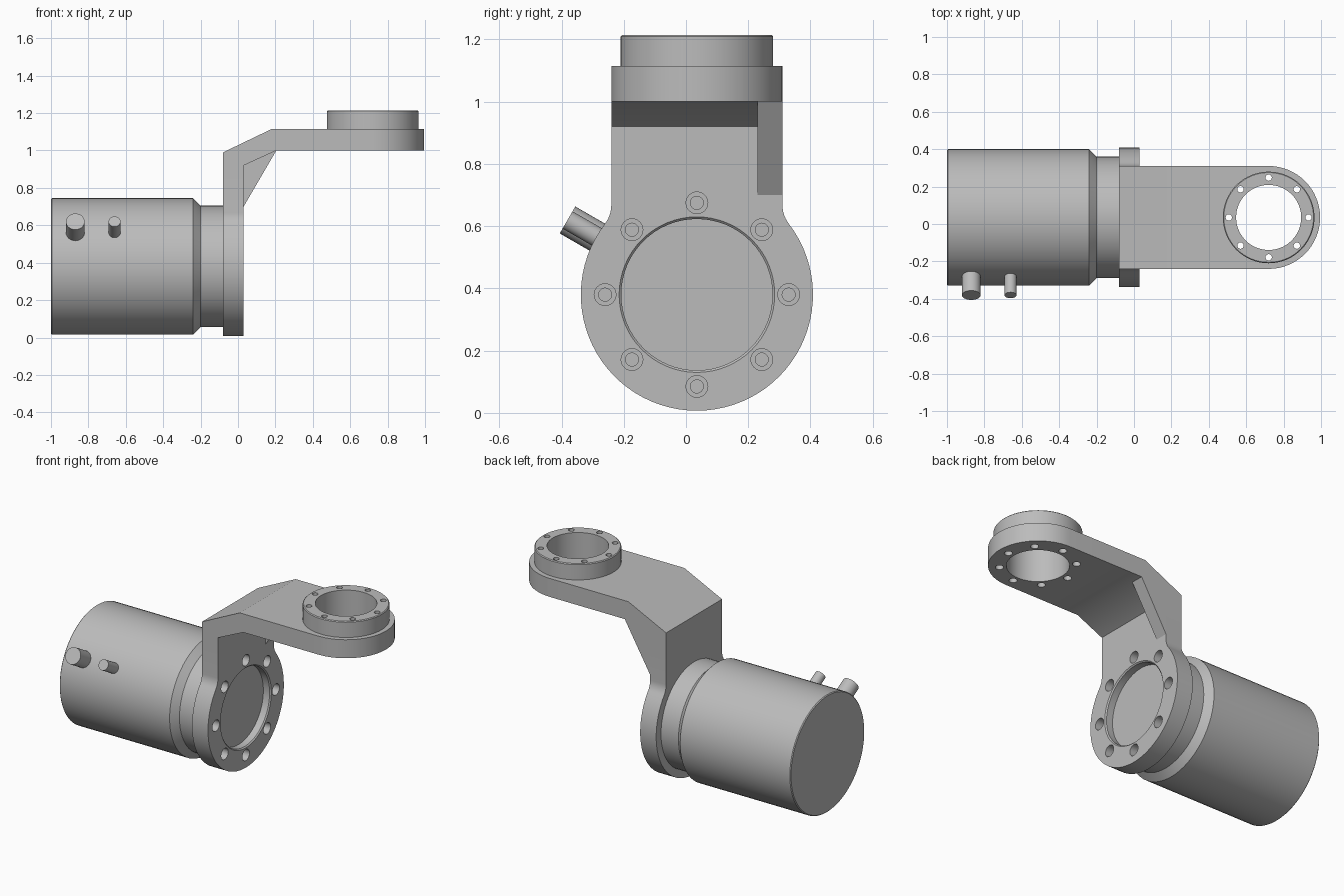
import bpy, bmesh
from math import cos, sin, pi, radians, atan2, sqrt
from mathutils import Matrix, Vector

if "Cube" in bpy.data.objects:
    bpy.data.objects.remove(bpy.data.objects["Cube"], do_unlink=True)

grey = bpy.data.materials.new("machined grey")
grey.use_nodes = True
COLOUR = (0.5, 0.5, 0.5, 1)
grey.diffuse_color = COLOUR
grey.node_tree.nodes["Principled BSDF"].inputs["Base Color"].default_value = COLOUR

MID_Y, AXIS_Z, PAD_X = 0.035, 0.38, 0.72
ARM_HALF, FLANGE_R = 0.275, 0.373
FACE_X, BACK_X = 0.03, -0.08
LOW_Z, TOP_Z = 1.0, 1.115
ALONG_X = Matrix.Rotation(pi / 2, 4, "Y")


def finish(bm, name):
    bmesh.ops.recalc_face_normals(bm, faces=bm.faces)
    mesh = bpy.data.meshes.new(name)
    bm.to_mesh(mesh)
    bm.free()
    mesh.materials.append(grey)
    obj = bpy.data.objects.new(name, mesh)
    bpy.context.collection.objects.link(obj)
    return obj


def add_turned(bm, profile, matrix, sides):
    """Solid of revolution about local z from (height, radius) pairs."""
    rings = [[bm.verts.new(matrix @ Vector((r * cos(2 * pi * i / sides), r * sin(2 * pi * i / sides), h)))
              for i in range(sides)] for h, r in profile]
    for a, b in zip(rings, rings[1:]):
        for i in range(sides):
            j = (i + 1) % sides
            bm.faces.new((a[i], a[j], b[j], b[i]))
    bm.faces.new(rings[0])
    bm.faces.new(rings[-1])


def turned(name, profile, matrices, sides=64):
    bm = bmesh.new()
    for m in matrices:
        add_turned(bm, profile, m, sides)
    return finish(bm, name)


def prism(name, points, offset):
    """Closed outline swept along the offset vector."""
    bm = bmesh.new()
    face = bm.faces.new([bm.verts.new(p) for p in points])
    swept = bmesh.ops.extrude_face_region(bm, geom=[face])
    bmesh.ops.translate(bm, vec=offset, verts=[v for v in swept["geom"] if isinstance(v, bmesh.types.BMVert)])
    return finish(bm, name)


def combine(obj, other, operation):
    other.hide_render = True
    mod = obj.modifiers.new("shape", "BOOLEAN")
    mod.operation, mod.solver, mod.object = operation, "EXACT", other
    bpy.context.view_layer.objects.active = obj
    bpy.ops.object.modifier_apply(modifier=mod.name)
    bpy.data.objects.remove(other, do_unlink=True)


def arc(radius, start, end, steps):
    return [(radius * cos(start + (end - start) * i / steps),
             radius * sin(start + (end - start) * i / steps)) for i in range(steps + 1)]


# Motor: body, chamfered shoulder and neck
motor_axis = Matrix.Translation((0, MID_Y, AXIS_Z)) @ ALONG_X
turned("motor_body", [(-1, 0.36), (-0.995, 0.365), (-0.24, 0.365), (-0.2, 0.325), (BACK_X + 0.002, 0.325)],
       [motor_axis])

# Cable stubs pointing out of the body, front and upward
for name, x, radius in (("power_stub", -0.87, 0.05), ("signal_stub", -0.66, 0.032)):
    aim = Matrix.Translation((x, MID_Y, AXIS_Z)) @ Matrix.Rotation(radians(60), 4, "X")
    turned(name, [(0.3, radius), (0.48, radius)], [aim], 32)

# Flange plate: round below, filleted into a straight upright
FILLET = 0.1
reach = ARM_HALF + FILLET
rise = sqrt((FLANGE_R + FILLET) ** 2 - reach ** 2)
tangent = atan2(rise, reach)
right_half = [(y, z) for y, z in arc(FLANGE_R, -pi / 2, tangent, 28)]
right_half += [(reach + y, rise + z) for y, z in arc(FILLET, pi + tangent, pi, 6)[1:]]
JOIN_Z = 0.85
right_half.append((ARM_HALF, JOIN_Z - AXIS_Z))
outline = right_half + [(-y, z) for y, z in reversed(right_half[1:])]
bracket = prism("bracket", [(BACK_X, MID_Y + y, AXIS_Z + z) for y, z in outline], (FACE_X - BACK_X, 0, 0))

# Bent elbow and the flat part of the arm
JOIN_X = 0.45
elbow = [(BACK_X, JOIN_Z), (BACK_X, 0.99), (0.18, TOP_Z), (JOIN_X, TOP_Z),
         (JOIN_X, LOW_Z), (0.205, LOW_Z), (FACE_X, 0.92), (FACE_X, JOIN_Z)]
near_y = MID_Y - ARM_HALF
combine(bracket, prism("elbow", [(x, near_y, z) for x, z in elbow], (0, 2 * ARM_HALF, 0)), "UNION")

# Rounded arm end
pad = [(JOIN_X, -ARM_HALF)] + [(PAD_X + x, y) for x, y in arc(ARM_HALF, -pi / 2, pi / 2, 32)] + [(JOIN_X, ARM_HALF)]
combine(bracket, prism("arm_end", [(x, MID_Y + y, LOW_Z) for x, y in pad], (0, 0, TOP_Z - LOW_Z)), "UNION")

# Gusset rib on the back edge
rib = [(FACE_X, 0.70), (0.205, LOW_Z), (FACE_X, 0.92)]
prism("gusset_rib", [(x, MID_Y + ARM_HALF - 0.08, z) for x, z in rib], (0, 0.08, 0))

# Recess and counterbored screw holes in the flange
combine(bracket, turned("recess_cutter", [(-0.02, 0.243), (0.023, 0.243), (FACE_X, 0.25), (0.1, 0.25)],
                        [motor_axis]), "DIFFERENCE")
screw_spots = [motor_axis @ Matrix.Rotation(i * pi / 4, 4, "Z") @ Matrix.Translation((0.295, 0, 0)) for i in range(8)]
combine(bracket, turned("flange_hole_cutter", [(-0.07, 0.021), (-0.02, 0.021), (-0.02, 0.035), (0.06, 0.035)],
                        screw_spots, 24), "DIFFERENCE")

# Output ring on the arm end, with a bore and screw holes through both
pad_axis = Matrix.Translation((PAD_X, MID_Y, 0))
ring = turned("output_ring", [(TOP_Z, 0.245), (1.21, 0.245), (1.215, 0.24)], [pad_axis])
ring_spots = [pad_axis @ Matrix.Rotation(i * pi / 4, 4, "Z") @ Matrix.Translation((0.213, 0, 0)) for i in range(8)]
for part in (bracket, ring):
    combine(part, turned("bore_cutter", [(0.95, 0.174), (1.3, 0.174)], [pad_axis]), "DIFFERENCE")
    combine(part, turned("ring_hole_cutter", [(0.95, 0.023), (1.06, 0.023), (1.06, 0.017), (1.3, 0.017)],
                         ring_spots, 20), "DIFFERENCE")

# Smooth the round surfaces, keep the edges crisp
for obj in bpy.context.scene.objects:
    if obj.type == "MESH":
        bpy.ops.object.select_all(action="DESELECT")
        obj.select_set(True)
        bpy.context.view_layer.objects.active = obj
        bpy.ops.object.shade_smooth_by_angle(angle=radians(25))
